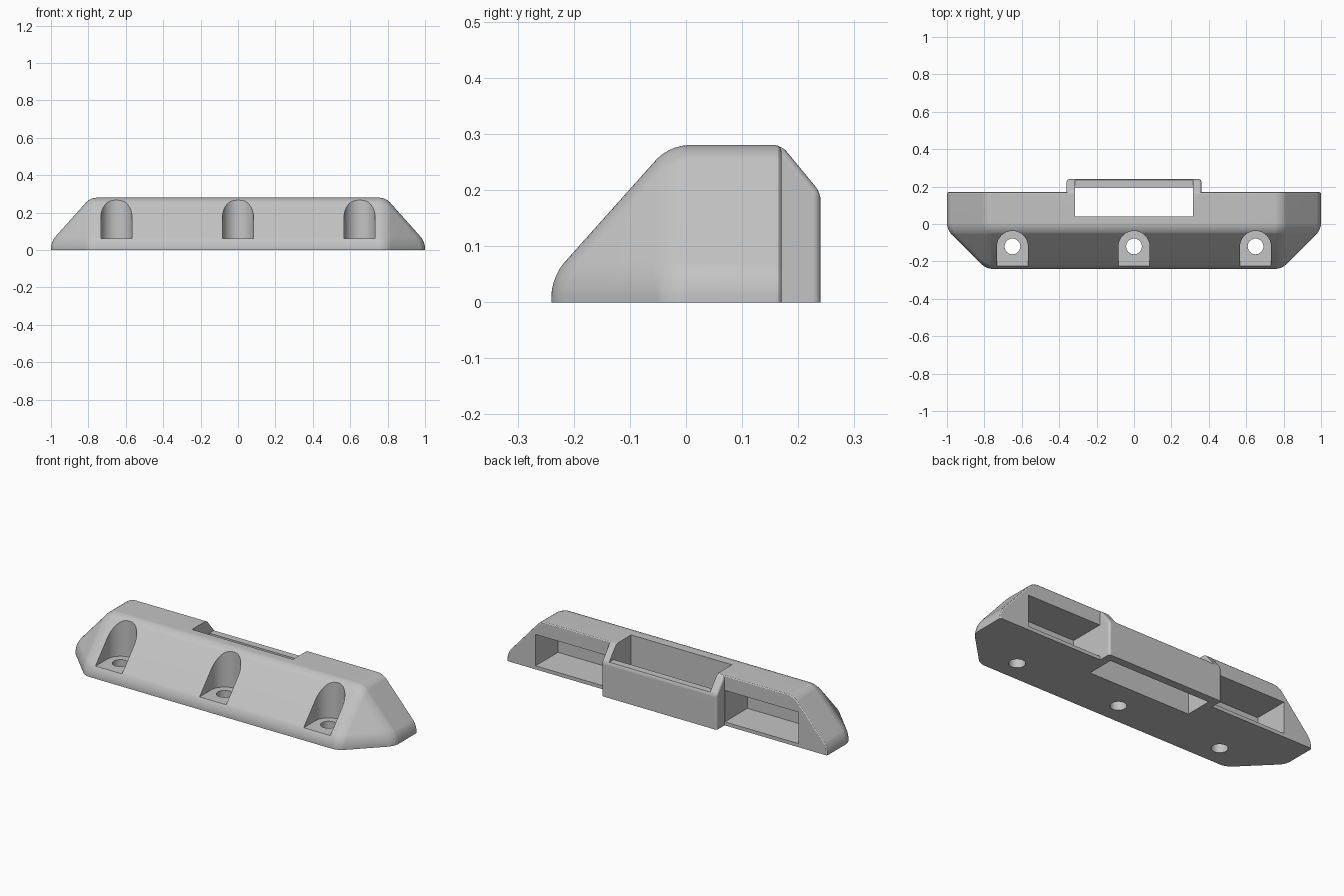
import bpy, bmesh, math
from mathutils import Vector

if "Cube" in bpy.data.objects:
    bpy.data.objects.remove(bpy.data.objects["Cube"])

HEIGHT, BACK = 0.28, 0.17

grey = bpy.data.materials.new("plain grey")
grey.use_nodes = True
colour = (0.55, 0.55, 0.55, 1)
grey.diffuse_color = colour
grey.node_tree.nodes["Principled BSDF"].inputs["Base Color"].default_value = colour


def make_object(name, bm):
    bmesh.ops.recalc_face_normals(bm, faces=bm.faces)
    mesh = bpy.data.meshes.new(name)
    bm.to_mesh(mesh)
    bm.free()
    mesh.materials.append(grey)
    obj = bpy.data.objects.new(name, mesh)
    bpy.context.collection.objects.link(obj)
    return obj


def prism(points, direction):
    """Extrude a closed outline along a direction."""
    bm = bmesh.new()
    face = bm.faces.new([bm.verts.new(p) for p in points])
    moved = bmesh.ops.extrude_face_region(bm, geom=[face], use_keep_orig=True)
    verts = [v for v in moved["geom"] if isinstance(v, bmesh.types.BMVert)]
    bmesh.ops.translate(bm, verts=verts, vec=Vector(direction))
    return bm


def box(x0, x1, y0, y1, z0, z1):
    return prism([(x0, y0, z0), (x1, y0, z0), (x1, y1, z0), (x0, y1, z0)], (0, 0, z1 - z0))


def round_edges(bm, keep, radius, segments):
    edges = [e for e in bm.edges if keep(*[v.co for v in e.verts])]
    bmesh.ops.bevel(bm, geom=edges, offset=radius, segments=segments,
                    profile=0.5, affect='EDGES', clamp_overlap=False)


def combine(target, bm, operation):
    tool = make_object("boolean_tool", bm)
    tool.hide_render = True
    mod = target.modifiers.new("combine", 'BOOLEAN')
    mod.operation, mod.solver, mod.object = operation, 'EXACT', tool
    bpy.context.view_layer.objects.active = target
    bpy.ops.object.modifier_apply(modifier=mod.name)
    bpy.data.objects.remove(tool)


def at_back(p):
    return abs(p.y - BACK) < 1e-4


def at_floor(p):
    return p.z < 1e-4


# Main body: chamfered footprint tapering up to a narrower flat top
bm = bmesh.new()
for s in (-1, 1):
    for z in (0, 0.045):
        for x, y in ((0.79, -0.24), (1, -0.03), (1, BACK)):
            bm.verts.new((s * x, y, z))
    for y in (-0.03, BACK):
        bm.verts.new((s * 0.79, y, HEIGHT))
bmesh.ops.convex_hull(bm, input=bm.verts)
bmesh.ops.dissolve_limit(bm, angle_limit=0.02, verts=bm.verts, edges=bm.edges)
round_edges(bm, lambda a, b: not (at_floor(a) and at_floor(b))
            and not (at_back(a) and at_back(b)), 0.033, 5)
round_edges(bm, lambda a, b: at_back(a) and at_back(b)
            and not (at_floor(a) and at_floor(b)), 0.01, 3)
body = make_object("mounting_block", bm)

# Rear bracket with sloping cheeks
outline = [(0.1, 0), (0.24, 0), (0.24, 0.195), (BACK, HEIGHT), (0.1, HEIGHT)]
bm = prism([(-0.36, y, z) for y, z in outline], (0.72, 0, 0))
round_edges(bm, lambda a, b: min(a.y, b.y) > 0.11
            and not (at_floor(a) and at_floor(b)), 0.014, 4)
combine(body, bm, 'UNION')

# Through slot and the lowered rear wall behind it
combine(body, box(-0.315, 0.315, 0.04, 0.195, -0.1, 0.5), 'DIFFERENCE')
combine(body, box(-0.315, 0.315, 0.1, 0.4, 0.2, 0.5), 'DIFFERENCE')

# Rear pockets on both sides of the bracket
for s in (-1, 1):
    x0, x1 = sorted((s * 0.362, s * 0.82))
    combine(body, box(x0, x1, -0.03, 0.4, 0.02, 0.197), 'DIFFERENCE')

# Three arched screw recesses, each with a through hole
for x in (-0.65, 0, 0.65):
    def arc(radius, z, turn, count):
        return [(x + radius * math.cos(turn * i / count),
                 -0.12 + radius * math.sin(turn * i / count), z) for i in range(count)]
    arch = arc(0.083, 0.062, math.pi, 24)
    arch += [(x - 0.083, -0.12, 0.062), (x - 0.083, -0.4, 0.062), (x + 0.083, -0.4, 0.062)]
    combine(body, prism(arch, (0, 0, 0.5)), 'DIFFERENCE')
    combine(body, prism(arc(0.042, -0.1, math.tau, 32), (0, 0, 0.3)), 'DIFFERENCE')

# Smooth fillets, crisp cut edges
body.select_set(True)
bpy.context.view_layer.objects.active = body
bpy.ops.object.shade_smooth_by_angle(angle=math.radians(25))
normals = body.modifiers.new("even_normals", 'WEIGHTED_NORMAL')
normals.keep_sharp = True
